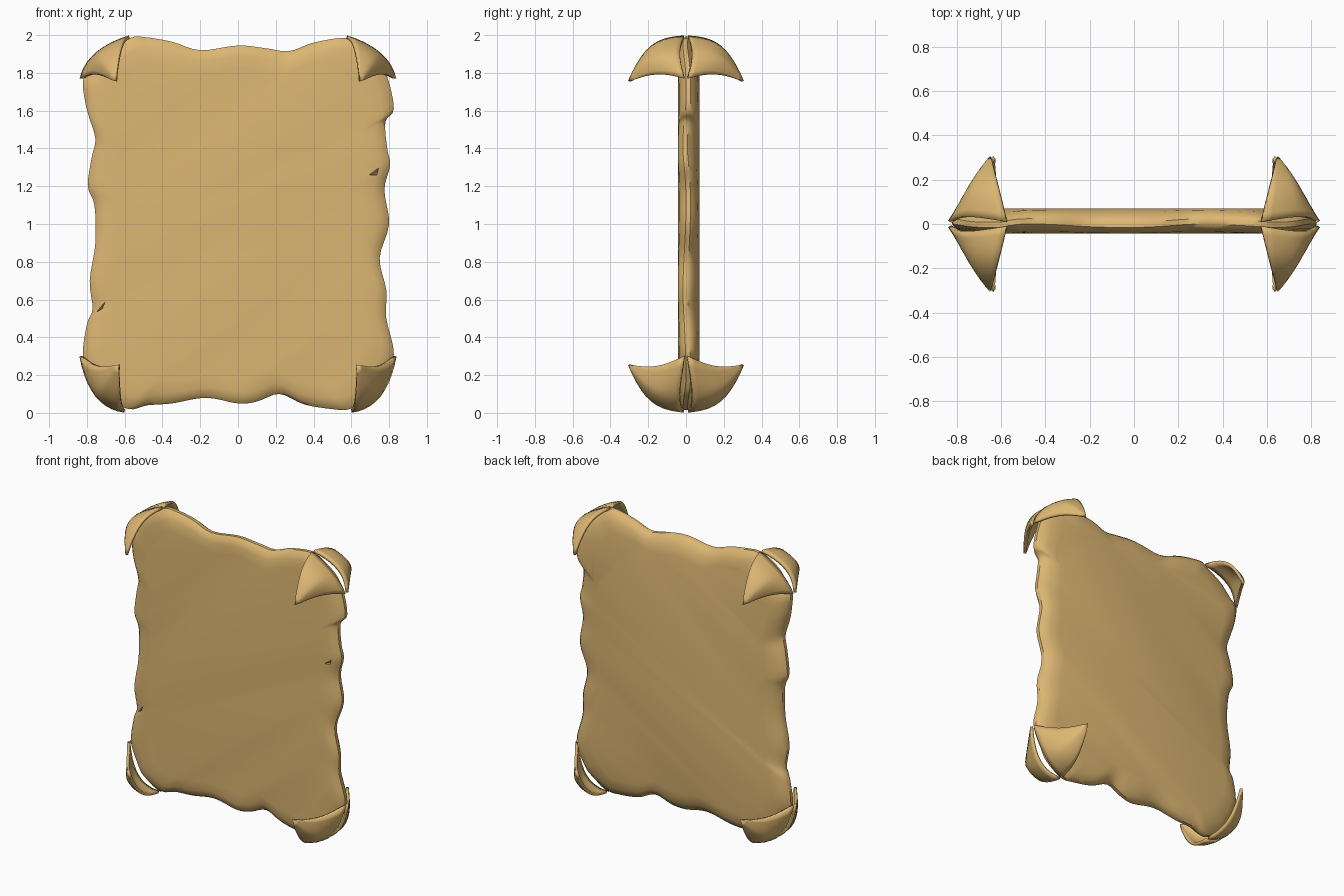
import bpy, bmesh, math
from mathutils import Vector

if "Cube" in bpy.data.objects:
    bpy.data.objects.remove(bpy.data.objects["Cube"])

tan = bpy.data.materials.new("parchment tan")
tan.diffuse_color = (0.72, 0.47, 0.17, 1)
tan.use_nodes = True
tan.node_tree.nodes["Principled BSDF"].inputs["Base Color"].default_value = tan.diffuse_color


def make_object(name, bm):
    bmesh.ops.recalc_face_normals(bm, faces=bm.faces)
    mesh = bpy.data.meshes.new(name)
    bm.to_mesh(mesh)
    bm.free()
    ob = bpy.data.objects.new(name, mesh)
    bpy.context.collection.objects.link(ob)
    mesh.materials.append(tan)
    return ob


def smooth(ob, angle):
    bpy.ops.object.select_all(action='DESELECT')
    ob.select_set(True)
    bpy.context.view_layer.objects.active = ob
    bpy.ops.object.shade_smooth_by_angle(angle=math.radians(angle))


# Ragged sheet outline (x, z), clockwise from the top left
outline = [
    (-.57, 1.985), (-.5, 1.99), (-.35, 1.965), (-.2, 1.92), (0, 1.945), (.15, 1.93),
    (.27, 1.915), (.4, 1.96), (.57, 1.985),
    (.66, 1.94), (.735, 1.88), (.79, 1.78),
    (.825, 1.61), (.78, 1.54), (.79, 1.4), (.805, 1.31), (.775, 1.18), (.8, 1.0),
    (.75, .82), (.785, .65), (.785, .5), (.825, .31),
    (.765, .16), (.71, .09), (.59, .02),
    (.5, .02), (.35, .045), (.22, .1), (.1, .06), (0, .05), (-.17, .08), (-.35, .05),
    (-.48, .04), (-.58, .02),
    (-.71, .09), (-.765, .17), (-.82, .3),
    (-.8, .47), (-.77, .55), (-.785, .7), (-.755, .9), (-.76, 1.1), (-.795, 1.2),
    (-.775, 1.35), (-.755, 1.45), (-.79, 1.57), (-.81, 1.65), (-.82, 1.76),
    (-.775, 1.82), (-.7, 1.91)]


def spline(pts, steps):
    out, n = [], len(pts)
    for i in range(n):
        a, b, c, d = (Vector(pts[(i + k) % n]) for k in (-1, 0, 1, 2))
        for s in range(steps):
            t = s / steps
            out.append(0.5 * (2 * b + (c - a) * t + (2 * a - 5 * b + 4 * c - d) * t * t
                              + (3 * b - a - 3 * c + d) * t ** 3))
    return out


# Sheet: rounded, wavering edge between two flat faces
pts = spline(outline, 4)
bm = bmesh.new()
rings = []
for inset, y in [(.13, -.042), (.06, -.038), (.02, -.026), (0, -.008),
                 (0, .016), (.02, .038), (.06, .058), (.13, .071)]:
    ring = []
    for i, p in enumerate(pts):
        wave = 0.008 * math.sin(i * 0.31) * (1 - inset / .13)
        ring.append(bm.verts.new((p.x * (1 - inset / .8), y + wave,
                                  1 + (p.y - 1) * (1 - inset))))
    rings.append(ring)
n = len(pts)
for r0, r1 in zip(rings, rings[1:]):
    for i in range(n):
        j = (i + 1) % n
        bm.faces.new((r0[i], r0[j], r1[j], r1[i]))
bm.faces.new(rings[0])
bm.faces.new(rings[-1])
sheet = make_object("parchment_sheet", bm)


# Small nicks in the front near both long edges
def nick(tri, depth):
    bm = bmesh.new()
    front = [bm.verts.new((x, -.12, z)) for x, z in tri]
    cx, cz = tri[1]
    tip = bm.verts.new((cx, depth, cz))
    bm.faces.new(front)
    for i in range(3):
        bm.faces.new((front[i], front[(i + 1) % 3], tip))
    cutter = make_object("nick_cutter", bm)
    cutter.hide_render = True
    mod = sheet.modifiers.new("nick", 'BOOLEAN')
    mod.operation, mod.solver, mod.object = 'DIFFERENCE', 'EXACT', cutter
    bpy.context.view_layer.objects.active = sheet
    bpy.ops.object.modifier_apply(modifier=mod.name)
    bpy.data.objects.remove(cutter)


nick([(.63, 1.26), (.735, 1.26), (.76, 1.36)], .01)
nick([(-.83, .49), (-.72, .55), (-.67, .66)], .005)
smooth(sheet, 40)


# Curled corner flaps: a patch from the corner arc to a pointed tip
def flap(name, a, ctrl, b, tip, sx, sy, up):
    a, ctrl, b, tip = (Vector((p[0], 0, p[1])) for p in (a, ctrl, b, tip))
    tip.y = -.3
    N = 10
    bm = bmesh.new()
    grid = []
    for iv in range(N + 1):
        v = iv / N
        row = []
        for iu in range(N + 1):
            u = iu / N
            base = a * (1 - u) ** 2 + ctrl * 2 * u * (1 - u) + b * u * u
            base.y = -.01 - .022 * math.sin(math.pi * u)
            ridge = 1 - abs(2 * u - 1)
            bulge = Vector((.005 + .02 * ridge, -.025 * (1 - u),
                            up * (.065 - .035 * u)))
            p = base.lerp(tip, v) + bulge * math.sin(math.pi * v)
            row.append(bm.verts.new((p.x * sx, p.y * sy, p.z)))
        grid.append(row)
    for r0, r1 in zip(grid, grid[1:]):
        for i in range(N):
            bm.faces.new((r0[i], r0[i + 1], r1[i + 1], r1[i]))
    bmesh.ops.remove_doubles(bm, verts=bm.verts, dist=.0005)
    ob = make_object(name, bm)
    mod = ob.modifiers.new("thickness", 'SOLIDIFY')
    mod.thickness, mod.offset = .018, 0
    smooth(ob, 35)


for sx, side in ((-1, "left"), (1, "right")):
    for sy, face in ((1, "front"), (-1, "back")):
        flap(f"top_{side}_{face}_flap", (.575, 1.99), (.795, 1.92), (.83, 1.77),
             (.645, 1.755), sx, sy, 1)
        flap(f"bottom_{side}_{face}_flap", (.6, .01), (.78, .03), (.832, .3),
             (.63, .255), sx, sy, -1)
